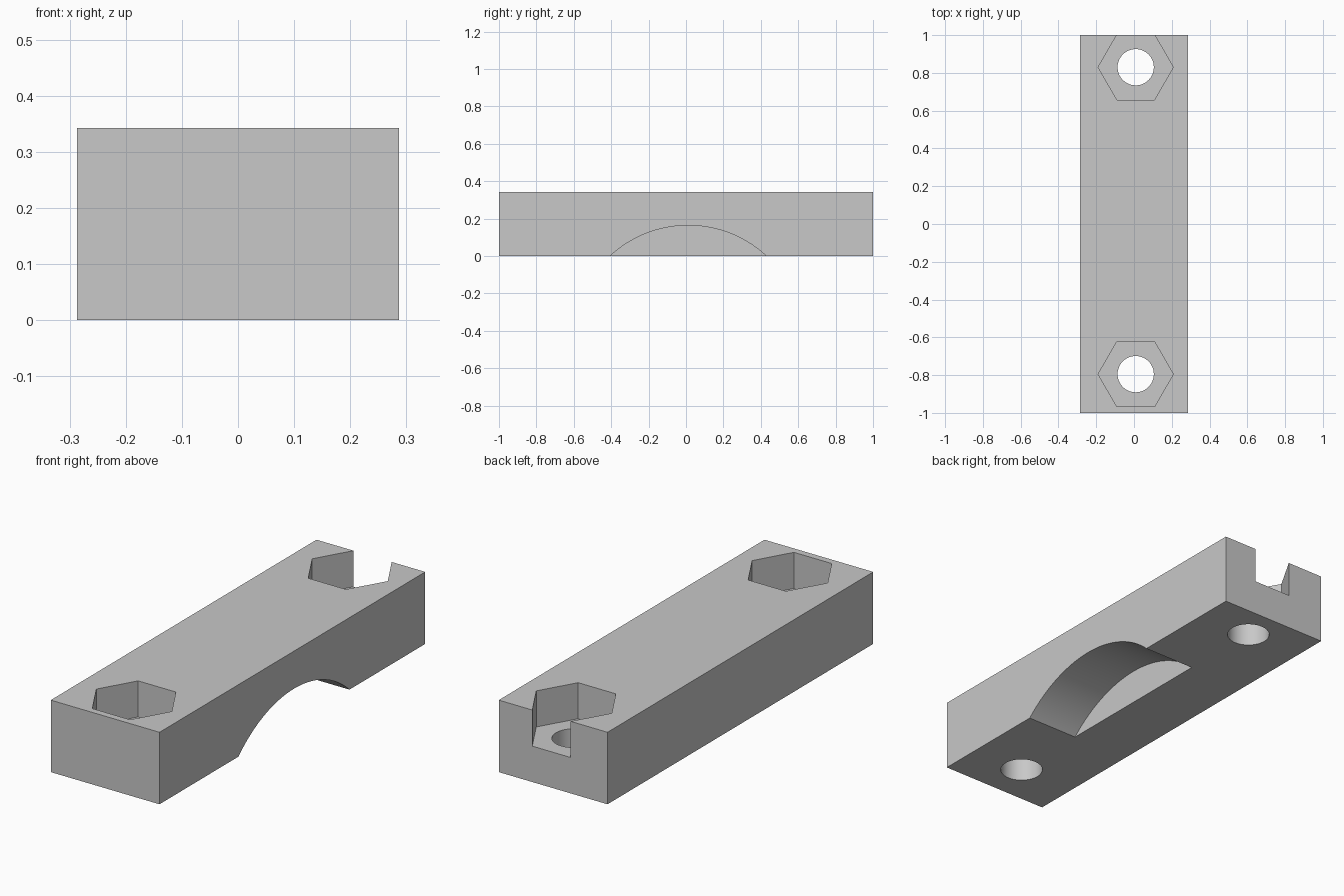
import bpy
from math import pi

cube = bpy.data.objects.get("Cube")
if cube:
    bpy.data.objects.remove(cube, do_unlink=True)

WIDTH, LENGTH, HEIGHT = 0.573, 2.0, 0.343
POCKET_FLOOR = 0.171
HOLE_X = 0.009
HOLE_YS = (-0.795, 0.83)
ARC_Y, ARC_HALF, ARC_RISE = 0.012, 0.418, 0.164
ARC_WALL_X = 0.014

grey = bpy.data.materials.new("plain grey")
grey.use_nodes = True
grey.diffuse_color = (0.58, 0.58, 0.58, 1)
grey.node_tree.nodes["Principled BSDF"].inputs["Base Color"].default_value = grey.diffuse_color

# Rectangular bar
bpy.ops.mesh.primitive_cube_add(size=1, location=(0, 0, HEIGHT / 2))
bar = bpy.context.object
bar.name = "clamp_bar"
bar.scale = (WIDTH, LENGTH, HEIGHT)
bpy.ops.object.transform_apply(location=True, rotation=False, scale=True)
bar.data.materials.append(grey)


def select_bar():
    bpy.ops.object.select_all(action="DESELECT")
    bar.select_set(True)
    bpy.context.view_layer.objects.active = bar


def cut(name, sides, radius, depth, location, rotation):
    """Cut a prism out of the bar."""
    bpy.ops.mesh.primitive_cylinder_add(
        vertices=sides, radius=radius, depth=depth,
        location=location, rotation=rotation)
    cutter = bpy.context.object
    cutter.name = name
    cutter.hide_render = True
    cutter.data.materials.append(grey)
    select_bar()
    mod = bar.modifiers.new(name, "BOOLEAN")
    mod.operation = "DIFFERENCE"
    mod.solver = "EXACT"
    mod.object = cutter
    bpy.ops.object.modifier_apply(modifier=mod.name)
    bpy.data.objects.remove(cutter, do_unlink=True)


# Shallow arch under the left half, closed by a wall along the middle
arc_radius = (ARC_HALF ** 2 + ARC_RISE ** 2) / (2 * ARC_RISE)
arc_depth = WIDTH
cut("arch_cutter", 192, arc_radius, arc_depth,
    (ARC_WALL_X + arc_depth / 2, ARC_Y, ARC_RISE - arc_radius), (0, pi / 2, 0))

# Hexagonal nut pockets and through holes; the rear pocket opens at the end
for y in HOLE_YS:
    cut("nut_pocket_cutter", 6, 0.199, HEIGHT,
        (HOLE_X, y, POCKET_FLOOR + HEIGHT / 2), (0, 0, pi / 6))
    cut("bolt_hole_cutter", 48, 0.096, 2 * HEIGHT,
        (HOLE_X, y, HEIGHT / 2), (0, 0, 0))

select_bar()
bpy.ops.object.shade_smooth_by_angle(angle=0.5)
